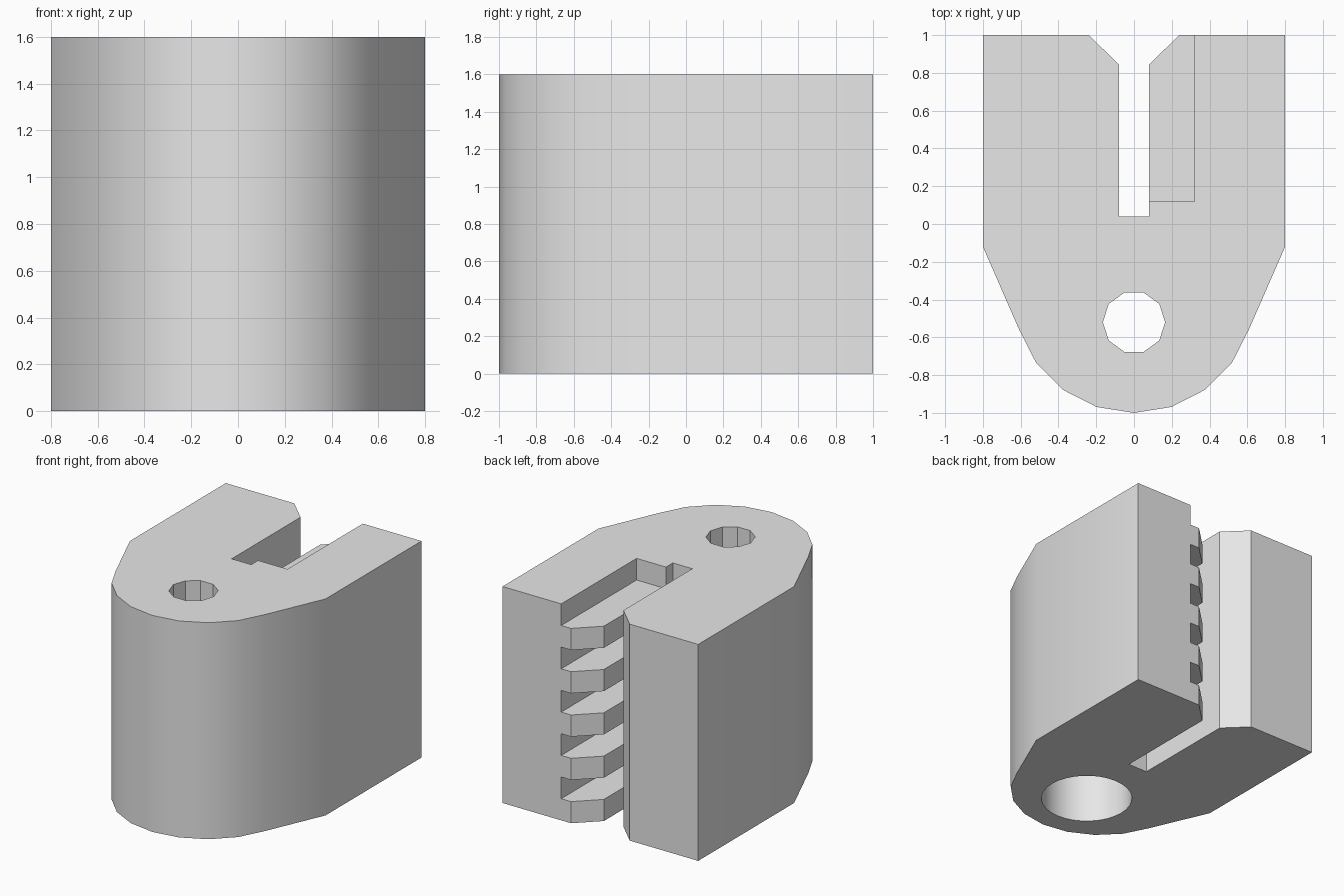
import bpy
import bmesh
from math import sin, cos, pi, radians

if "Cube" in bpy.data.objects:
    bpy.data.objects.remove(bpy.data.objects["Cube"], do_unlink=True)

HEIGHT = 1.6
HOLE_Y = -0.52
PITCH = 0.32          # tooth plus groove

grey = bpy.data.materials.new("light grey plastic")
grey.use_nodes = True
grey.diffuse_color = (0.8, 0.8, 0.8, 1)
grey.node_tree.nodes["Principled BSDF"].inputs["Base Color"].default_value = (0.8, 0.8, 0.8, 1)


def prism(name, outline, z0, z1):
    """Extrude a closed outline between two heights."""
    bm = bmesh.new()
    base = bm.faces.new([bm.verts.new((x, y, z0)) for x, y in outline])
    top = bmesh.ops.extrude_face_region(bm, geom=[base])["geom"]
    verts = [v for v in top if isinstance(v, bmesh.types.BMVert)]
    bmesh.ops.translate(bm, verts=verts, vec=(0, 0, z1 - z0))
    bmesh.ops.recalc_face_normals(bm, faces=bm.faces)
    mesh = bpy.data.meshes.new(name)
    bm.to_mesh(mesh)
    bm.free()
    mesh.materials.append(grey)
    obj = bpy.data.objects.new(name, mesh)
    bpy.context.collection.objects.link(obj)
    return obj


def circle(radius, sides, y):
    return [(radius * cos(2 * pi * i / sides), y + radius * sin(2 * pi * i / sides))
            for i in range(sides)]


# Body: rounded nose at the front, chamfered belt slot at the back
nose = [(0.64 * sin(radians(18 * i)), -0.36 - 0.64 * cos(radians(18 * i))) for i in range(5)]
half = nose + [(0.8, -0.12), (0.8, 1), (0.24, 1), (0.08, 0.845), (0.08, 0.04)]
body = prism("clamp_body", half + [(-x, y) for x, y in reversed(half[1:])], 0, HEIGHT)

# Cutters: screw hole, wide counterbore from below, belt tooth grooves
cutters = [
    prism("screw_hole_cutter", circle(0.165, 10, HOLE_Y), 0.5, HEIGHT + 0.1),
    prism("counterbore_cutter", circle(0.32, 32, HOLE_Y), -0.1, 1.2),
]
groove = [(0, 0.12), (0.32, 0.12), (0.32, 1.1), (0, 1.1)]
for i in range(5):
    z0 = PITCH * (i + 0.5)
    z1 = z0 + PITCH / 2 + (0.1 if i == 4 else 0)
    cutters.append(prism("groove_cutter", groove, z0, z1))

bpy.ops.object.select_all(action="DESELECT")
body.select_set(True)
bpy.context.view_layer.objects.active = body
for cutter in cutters:
    cutter.hide_render = True
    cut = body.modifiers.new("cut", "BOOLEAN")
    cut.operation = "DIFFERENCE"
    cut.solver = "EXACT"
    cut.object = cutter
    bpy.ops.object.modifier_apply(modifier=cut.name)
    bpy.data.objects.remove(cutter, do_unlink=True)

bpy.ops.object.shade_smooth_by_angle(angle=radians(30))
